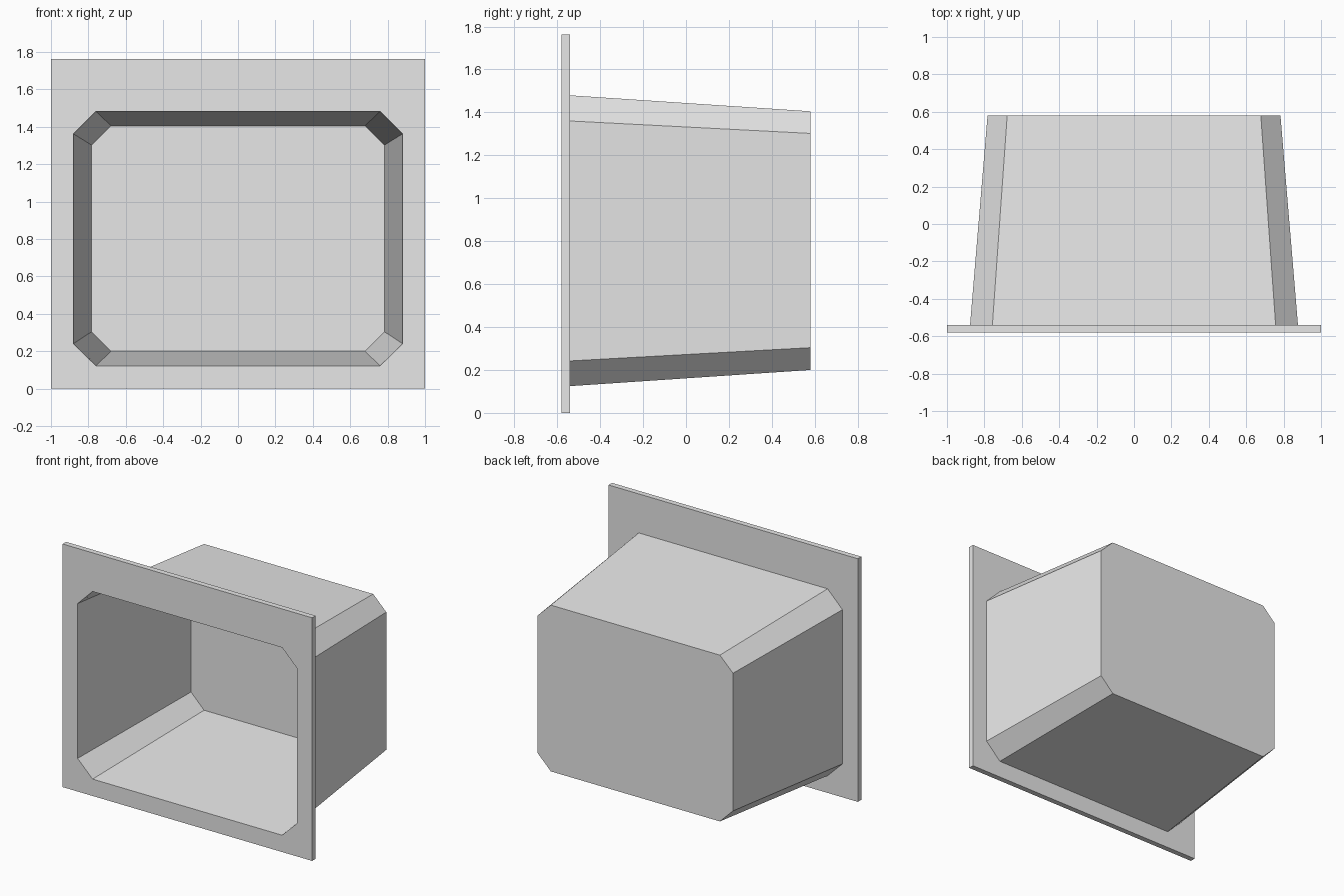
import bpy
import bmesh

cube = bpy.data.objects.get("Cube")
if cube:
    bpy.data.objects.remove(cube, do_unlink=True)

grey = bpy.data.materials.new("light grey")
grey.use_nodes = True
colour = (0.8, 0.8, 0.8, 1)
grey.diffuse_color = colour
grey.node_tree.nodes["Principled BSDF"].inputs["Base Color"].default_value = colour

FRONT, PLATE_BACK, BACK = -0.58, -0.54, 0.58
HEIGHT = 1.762


def octagon(y):
    """Chamfered rectangle of the tapered box at depth y, anticlockwise from the front."""
    t = (y - FRONT) / (BACK - FRONT)
    mix = lambda a, b: a + (b - a) * t
    w, wc = mix(0.88, 0.783), mix(0.76, 0.678)
    bottom, top = mix(0.122, 0.2), mix(1.482, 1.405)
    low, high = mix(0.24, 0.304), mix(1.362, 1.302)
    pts = [(-wc, bottom), (wc, bottom), (w, low), (w, high),
           (wc, top), (-wc, top), (-w, high), (-w, low)]
    return [(x, y, z) for x, z in pts]


def rectangle(y):
    return [(-1, y, 0), (1, y, 0), (1, y, HEIGHT), (-1, y, HEIGHT)]


def add_loop(bm, points):
    return [bm.verts.new(p) for p in points]


def bridge(bm, a, b):
    n = len(a)
    for i in range(n):
        j = (i + 1) % n
        bm.faces.new((a[i], b[i], b[j], a[j]))


def make_object(name, bm):
    mesh = bpy.data.meshes.new(name)
    bm.to_mesh(mesh)
    bm.free()
    mesh.materials.append(grey)
    obj = bpy.data.objects.new(name, mesh)
    bpy.context.collection.objects.link(obj)
    return obj


# Flat rectangular flange with the chamfered opening
bm = bmesh.new()
outer_loops = []
for y in (FRONT, PLATE_BACK):
    outer = add_loop(bm, rectangle(y))
    inner = add_loop(bm, octagon(y))
    outer_loops.append(outer)
    for i in range(4):
        j = (i + 1) % 4
        a, b, c = inner[2 * i], inner[2 * i + 1], inner[(2 * i + 2) % 8]
        side = [outer[i], outer[j], b, a]
        corner = [outer[j], c, b]
        for face in (side, corner):
            bm.faces.new(face if y == FRONT else face[::-1])
bridge(bm, *outer_loops)
make_object("front_flange", bm)

# Open-fronted tapered box, a thin shell closed at the back
bm = bmesh.new()
mouth = add_loop(bm, octagon(FRONT))
end = add_loop(bm, octagon(BACK))
bridge(bm, mouth, end)
bm.faces.new(end[::-1])
bmesh.ops.recalc_face_normals(bm, faces=bm.faces)
make_object("tapered_box", bm)
